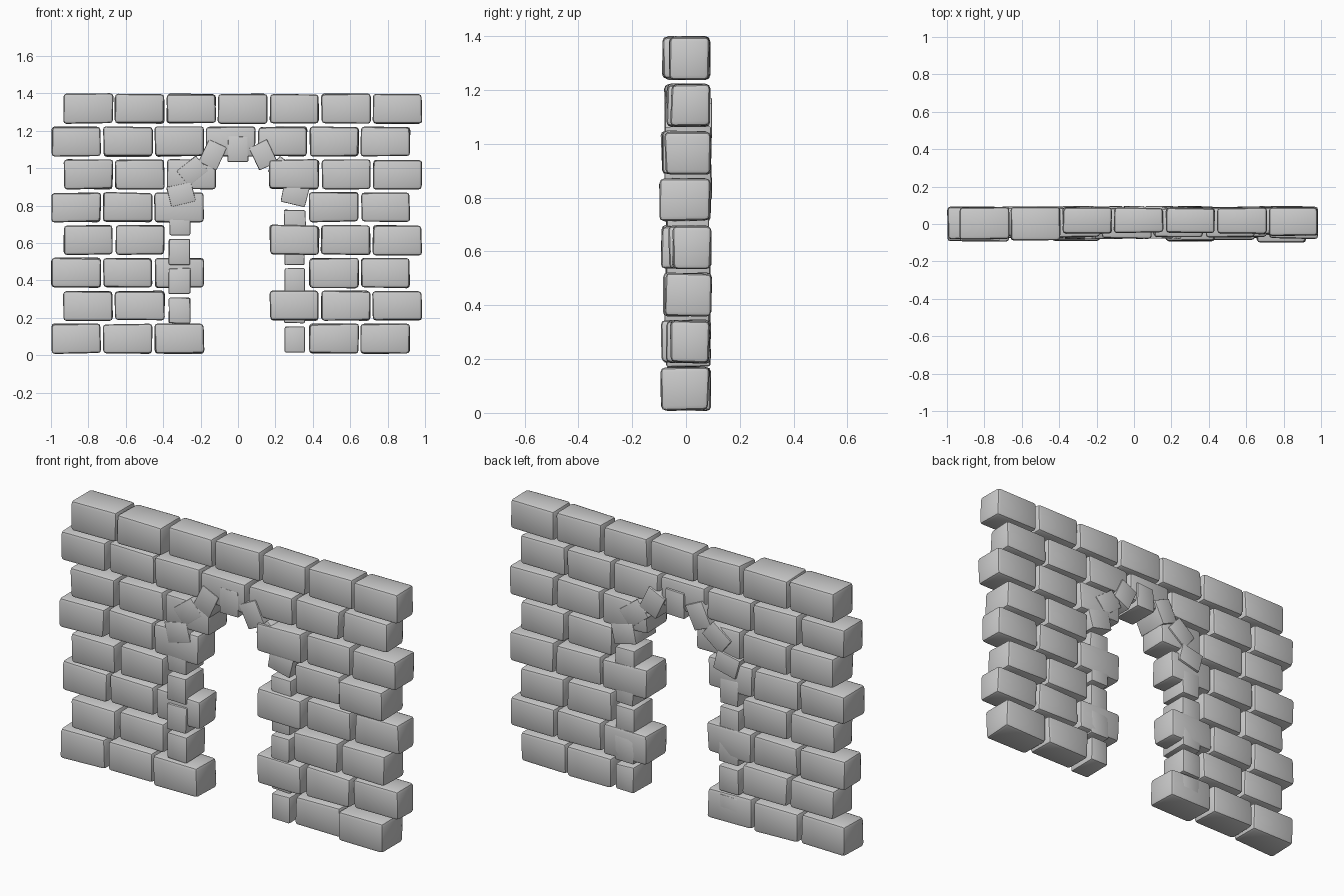
import bpy, bmesh, math, random
from mathutils import Matrix, Vector

if "Cube" in bpy.data.objects:
    bpy.data.objects.remove(bpy.data.objects["Cube"])

random.seed(4)
ROW = 0.1757      # course pitch
PITCH = 0.2755    # brick pitch along a course


def stone(name, x0, x1, y0, y1, z0, z1, bevel, jitter, centre=None, angle=0):
    """Hand-cut block: a box with nudged corners and rounded edges."""
    bm = bmesh.new()
    bmesh.ops.create_cube(bm, size=1)
    size = Vector((x1 - x0, y1 - y0, z1 - z0))
    mid = Vector((x0 + x1, y0 + y1, z0 + z1)) / 2
    for v in bm.verts:
        for i in range(3):
            # corners are only pulled inwards
            v.co[i] *= size[i] - 2 * random.uniform(0, jitter)
    bmesh.ops.bevel(bm, geom=bm.edges[:], offset=bevel, segments=2,
                    profile=0.5, affect='EDGES')
    bm.transform(Matrix.Rotation(angle, 4, 'Y'))
    bmesh.ops.recalc_face_normals(bm, faces=bm.faces[:])
    me = bpy.data.meshes.new(name)
    bm.to_mesh(me)
    bm.free()
    ob = bpy.data.objects.new(name, me)
    ob.location = mid
    bpy.context.collection.objects.link(ob)
    bpy.context.view_layer.objects.active = ob
    ob.select_set(True)
    return ob


# Wall courses, with how far forward known bricks stand
top_front = [-0.085, -0.09, -0.055, -0.05, -0.052, -0.057, -0.067]
end_front = [-0.095, -0.063, -0.082, -0.053, -0.1, -0.082, -0.06, -0.067]
inner_left = {0: -0.092, 2: -0.068, 4: -0.08, 5: -0.08}
inner_right = {1: -0.095, 3: -0.095, 5: -0.09}
for row in range(8):
    start = -1.0 if row % 2 == 0 else -0.936
    z = 0.006 + row * ROW
    for i in range(7):
        # bricks left out for the doorway
        if row < 6:
            if row % 2 == 0 and i in (3, 4):
                continue
            if row % 2 == 1 and (i == 3 or (i == 2 and row < 5)):
                continue
        x = start + i * PITCH
        front = random.uniform(-0.095, -0.06)
        if row == 7:
            front = top_front[i]
        elif i == 6:
            front = end_front[row]
        elif i == 2:
            front = inner_left.get(row, front)
        elif i == 4:
            front = inner_right.get(row, front)
        stone(f"wall_brick_{row}_{i}", x, x + 0.27, front,
              random.uniform(0.088, 0.097), z, z + 0.166, 0.017, 0.008)

# Small stones up both sides of the doorway
for side, cx in (("left", -0.312), ("right", 0.303)):
    for i in range(5):
        z = 0.013 + i * 0.156
        w = random.uniform(0.056, 0.061)
        stone(f"jamb_stone_{side}_{i}", cx - w, cx + w,
              -random.uniform(0.072, 0.082), random.uniform(0.086, 0.094),
              z, z + 0.142, 0.008, 0.005)

# Roughly set arch stones over the doorway
N = 7
for i in range(N):
    a = math.pi * (i + 0.5) / N
    cx, cz = 0.312 * math.cos(a), 0.79 + 0.312 * math.sin(a)
    stone(f"arch_stone_{i}", cx - 0.07, cx + 0.07, -0.082, 0.097,
          cz - 0.056, cz + 0.056, 0.005, 0.005, angle=a)

bpy.ops.object.shade_smooth_by_angle(angle=math.radians(30))
